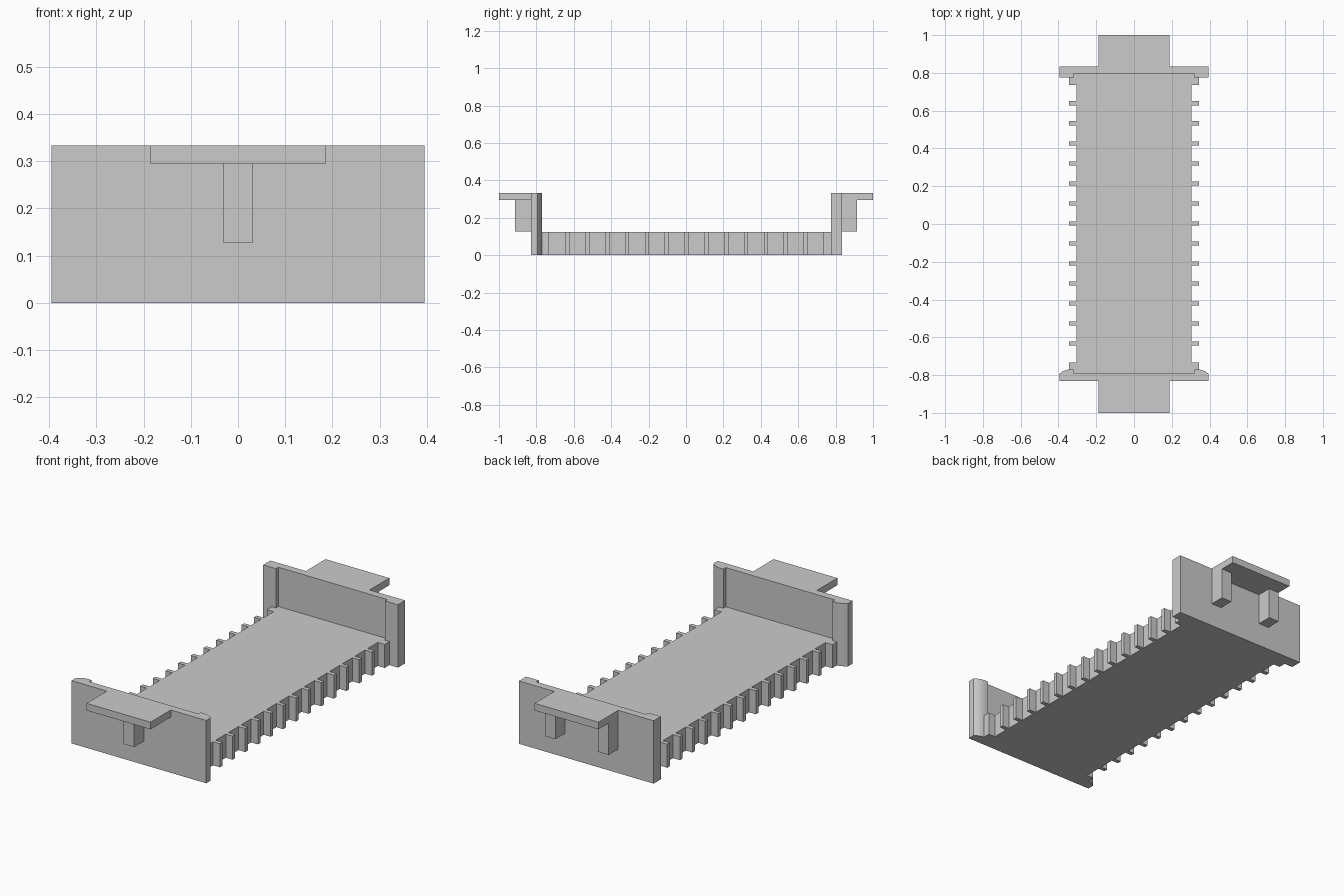
import bpy
import bmesh
import math

cube = bpy.data.objects.get("Cube")
if cube:
    bpy.data.objects.remove(cube, do_unlink=True)

grey = bpy.data.materials.new("plain_grey")
grey.use_nodes = True
COLOUR = (0.6, 0.6, 0.6, 1)
grey.diffuse_color = COLOUR
grey.node_tree.nodes["Principled BSDF"].inputs["Base Color"].default_value = COLOUR

FLOOR_TOP, LEG_BOTTOM, SHELF_BOTTOM, TOP = 0.125, 0.127, 0.295, 0.333


def prism(name, outline, z0, z1):
    """Extrude a plan outline between two heights."""
    bm = bmesh.new()
    face = bm.faces.new([bm.verts.new((x, y, z0)) for x, y in outline])
    ext = bmesh.ops.extrude_face_region(bm, geom=[face])
    for v in ext["geom"]:
        if isinstance(v, bmesh.types.BMVert):
            v.co.z = z1
    bmesh.ops.recalc_face_normals(bm, faces=bm.faces)
    mesh = bpy.data.meshes.new(name)
    bm.to_mesh(mesh)
    bm.free()
    mesh.materials.append(grey)
    obj = bpy.data.objects.new(name, mesh)
    bpy.context.collection.objects.link(obj)
    return obj


def mirrored(half):
    """Close a right-hand half outline with its mirror image in x."""
    return half + [(-x, y) for x, y in reversed(half)]


def block(name, x0, x1, y0, y1, z0, z1):
    return prism(name, [(x0, y0), (x1, y0), (x1, y1), (x0, y1)], z0, z1)


# Floor slab with toothed long edges
BODY, TOOTH, SEAT = 0.305, 0.345, 0.32
edge = [(SEAT, -0.79), (SEAT, -0.77), (TOOTH, -0.77), (TOOTH, -0.732), (BODY, -0.732)]
for i in range(-6, 7):
    y = 0.003 + 0.106 * i
    edge += [(BODY, y - 0.011), (TOOTH, y - 0.011), (TOOTH, y + 0.011), (BODY, y + 0.011)]
edge += [(BODY, 0.735), (TOOTH, 0.735), (TOOTH, 0.775), (SEAT, 0.775), (SEAT, 0.795)]
prism("toothed_floor", mirrored(edge), 0, FLOOR_TOP)

# Front wall, with rounded inner flanges
front = prism("front_wall", mirrored([
    (0.395, -0.83), (0.395, -0.793), (0.38, -0.782), (0.363, -0.774),
    (TOOTH, -0.77), (SEAT, -0.77), (SEAT, -0.79)]), 0, TOP)

# Rear wall, with square inner flanges
prism("rear_wall", mirrored([
    (0.395, 0.835), (0.395, 0.775), (SEAT, 0.775), (SEAT, 0.795)]), 0, TOP)

# Top shelves
block("front_shelf", -0.187, 0.187, -1, -0.83, SHELF_BOTTOM, TOP)
block("rear_shelf", -0.187, 0.187, 0.835, 1, SHELF_BOTTOM, TOP)

# Shelf supports: one in front, two behind
block("front_support", -0.031, 0.031, -0.915, -0.83, LEG_BOTTOM, SHELF_BOTTOM)
for side, name in ((-1, "right"), (1, "left")):
    inner, outer = sorted((side * 0.125, side * 0.187))
    block("rear_support_" + name, inner, outer, 0.835, 0.915, LEG_BOTTOM, SHELF_BOTTOM)

# Smooth only the rounded flanges
bpy.ops.object.select_all(action="DESELECT")
front.select_set(True)
bpy.context.view_layer.objects.active = front
bpy.ops.object.shade_smooth_by_angle(angle=math.radians(20))
